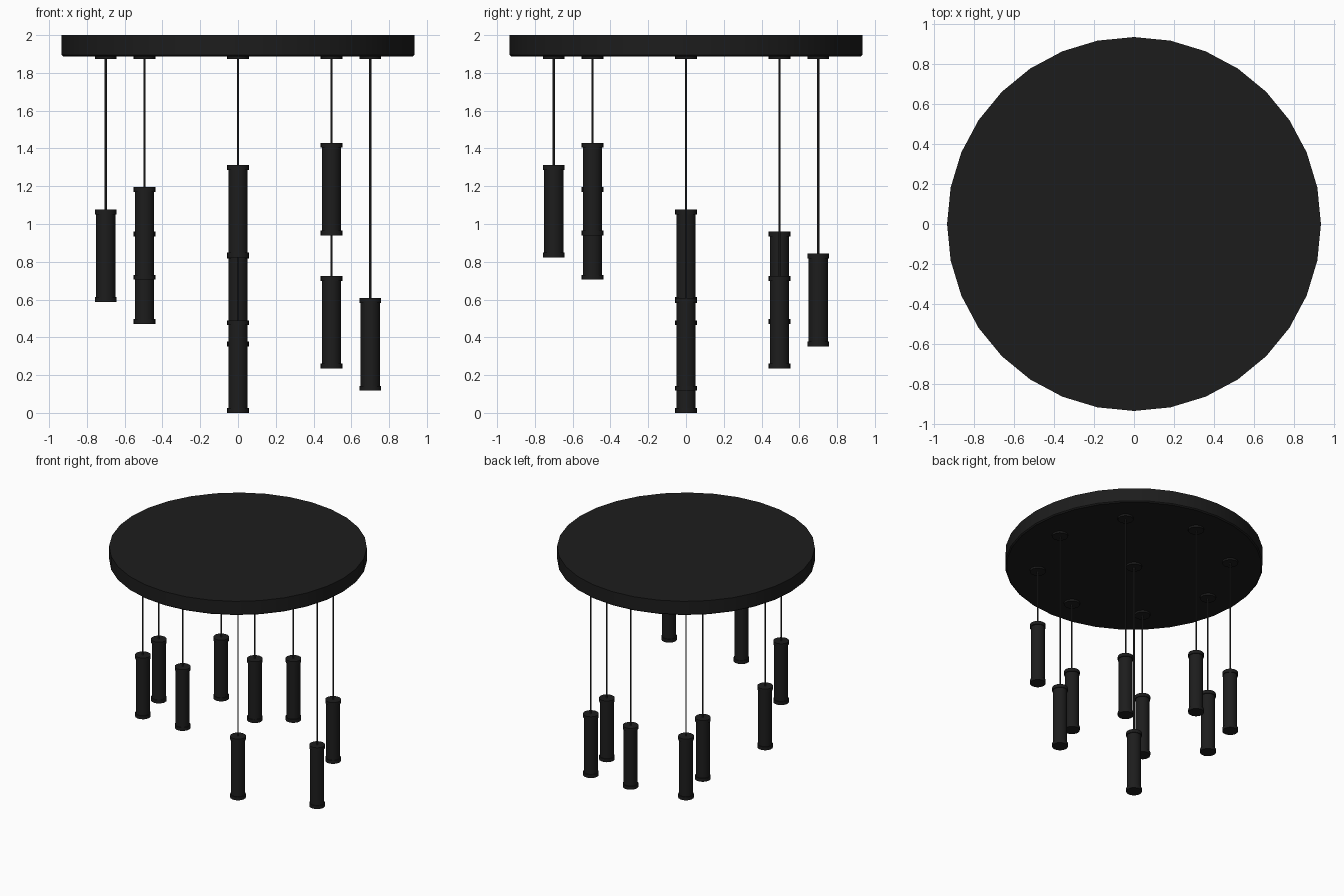
import bpy, bmesh, math

if "Cube" in bpy.data.objects:
    bpy.data.objects.remove(bpy.data.objects["Cube"])


def material(name, v):
    m = bpy.data.materials.new(name)
    m.diffuse_color = (v, v, v, 1)
    m.use_nodes = True
    m.node_tree.nodes["Principled BSDF"].inputs["Base Color"].default_value = m.diffuse_color
    return m


black = material("matte_black", 0.012)
cable_grey = material("cable_grey", 0.03)


def lathe(name, profile, sides, loc, mat):
    """Closed solid of revolution from (radius, z) points, bottom to top."""
    bm = bmesh.new()
    rings = []
    for r, z in profile:
        rings.append([bm.verts.new((r * math.cos(2 * math.pi * i / sides),
                                    r * math.sin(2 * math.pi * i / sides), z))
                      for i in range(sides)])
    for a, b in zip(rings, rings[1:]):
        for i in range(sides):
            j = (i + 1) % sides
            bm.faces.new((a[i], a[j], b[j], b[i]))
    bm.faces.new(rings[0][::-1])
    bm.faces.new(rings[-1])
    mesh = bpy.data.meshes.new(name)
    bm.to_mesh(mesh)
    bm.free()
    mesh.materials.append(mat)
    ob = bpy.data.objects.new(name, mesh)
    bpy.context.collection.objects.link(ob)
    ob.location = loc
    bpy.ops.object.select_all(action='DESELECT')
    ob.select_set(True)
    bpy.context.view_layer.objects.active = ob
    bpy.ops.object.shade_smooth_by_angle(angle=math.radians(30))
    return ob


# round ceiling plate with softened lower rim
lathe("ceiling_plate", [(0.925, 1.887), (0.934, 1.895), (0.934, 2.0)],
      32, (0, 0, 0), black)

# bar-shaped lamp body with a wider collar at each end
H = 0.49
R_BODY, R_CAP, CAP = 0.051, 0.057, 0.026
shade = [(R_CAP, 0), (R_CAP, CAP), (R_BODY, CAP),
         (R_BODY, H - CAP), (R_CAP, H - CAP), (R_CAP, H)]


def pendant(i, x, y, bottom):
    lathe(f"ceiling_rose_{i}", [(0.057, 1.873), (0.057, 1.89)], 24, (x, y, 0), black)
    lathe(f"cable_{i}", [(0.0055, bottom + H - 0.01), (0.0055, 1.88)], 8,
          (x, y, 0), cable_grey)
    lathe(f"lamp_{i}", shade, 24, (x, y, bottom), black)


# eight pendants spiralling down clockwise, the ninth in the centre
for i in range(8):
    a = math.radians(-45 - 45 * i)
    pendant(i, 0.7 * math.cos(a), 0.7 * math.sin(a), 0.94 - 0.1175 * i)
pendant(8, 0, 0, 0)
